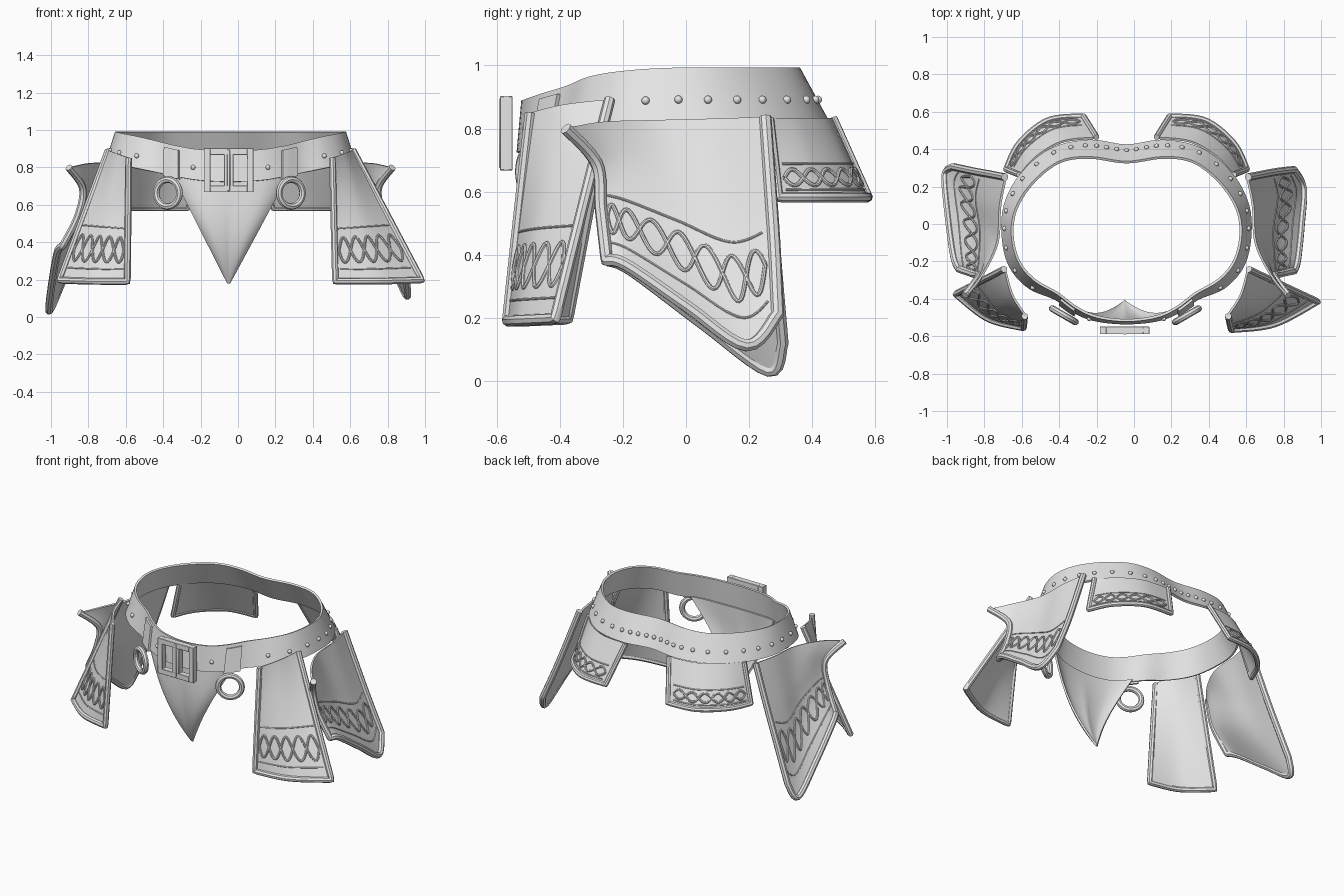
import bpy, bmesh, math
from mathutils import Vector, Matrix

if "Cube" in bpy.data.objects:
    bpy.data.objects.remove(bpy.data.objects["Cube"])

CX = -0.04  # symmetry plane of the belt
parts = []

grey = bpy.data.materials.new("light grey")
grey.use_nodes = True
grey.diffuse_color = (0.8, 0.8, 0.8, 1)
grey.node_tree.nodes["Principled BSDF"].inputs["Base Color"].default_value = (0.8, 0.8, 0.8, 1)


def register(name, data):
    obj = bpy.data.objects.new(name, data)
    bpy.context.scene.collection.objects.link(obj)
    data.materials.append(grey)
    parts.append(obj)
    return obj


def spline(points, t, closed=False):
    """Smooth curve through points; t counts in points."""
    n = len(points)
    i = math.floor(t) if closed else max(0, min(n - 2, math.floor(t)))
    f = t - i

    def at(k):
        return Vector(points[k % n] if closed else points[max(0, min(n - 1, k))])

    a, b, c, d = (at(i + k) for k in (-1, 0, 1, 2))
    return b + 0.5 * f * (c - a + f * (2 * a - 5 * b + 4 * c - d + f * (3 * (b - c) + d - a)))


def sheet(name, surface, nu, nv, thickness, closed=False):
    """Thick sheet sampled from surface(u, v) with u and v in 0..1."""
    bm = bmesh.new()
    cols = nu if closed else nu + 1
    grid = [[bm.verts.new(surface(i / nu, j / nv)) for i in range(cols)] for j in range(nv + 1)]
    for low, high in zip(grid, grid[1:]):
        for i in range(nu):
            k = (i + 1) % cols
            bm.faces.new((low[i], low[k], high[k], high[i]))
    bmesh.ops.recalc_face_normals(bm, faces=bm.faces)
    mesh = bpy.data.meshes.new(name)
    bm.to_mesh(mesh)
    bm.free()
    obj = register(name, mesh)
    solid = obj.modifiers.new("thickness", "SOLIDIFY")
    solid.thickness = thickness
    solid.offset = 0
    return obj


def tube(name, paths, radius, closed=False):
    curve = bpy.data.curves.new(name, "CURVE")
    curve.dimensions = "3D"
    curve.bevel_depth = radius
    curve.bevel_resolution = 2
    curve.use_fill_caps = True
    for path in paths:
        line = curve.splines.new("POLY")
        line.points.add(len(path) - 1)
        for point, co in zip(line.points, path):
            point.co = (*co, 1)
        line.use_cyclic_u = closed
    return register(name, curve)


def box(name, center, size):
    bm = bmesh.new()
    bmesh.ops.create_cube(bm, size=1, matrix=Matrix.Translation(center) @ Matrix.Diagonal((*size, 1)))
    mesh = bpy.data.meshes.new(name)
    bm.to_mesh(mesh)
    bm.free()
    obj = register(name, mesh)
    bevel = obj.modifiers.new("bevel", "BEVEL")
    bevel.width = 0.002
    return obj


# Belt: half outline from back to front (lower dx, lower y, upper dx, upper y, upper z)
half = [
    (0, .42, 0, .33, .99), (.2, .445, .2, .355, .99), (.4, .40, .36, .33, .99),
    (.56, .27, .50, .22, .99), (.65, .1, .59, .08, .99), (.66, -.08, .61, -.06, .99),
    (.62, -.23, .575, -.2, .98), (.52, -.34, .49, -.3, .963), (.38, -.4, .37, -.37, .935),
    (.27, -.475, .27, -.445, .912), (.16, -.515, .16, -.495, .895), (0, -.53, 0, -.515, .888),
]
mirrored_half = [(-a, b, -c, d, e) for a, b, c, d, e in half[-2:0:-1]]
outline = half + mirrored_half
COUNT = len(outline)


def belt(t, h, out=0):
    """Point on the belt: t along it, h from top (0) to bottom (1)."""
    def raw(s):
        a, b, c, d, z = spline(outline, s, True)
        return Vector((CX + c + (a - c) * h, d + (b - d) * h, z - .165 * h))
    p = raw(t)
    along = raw(t + .05) - raw(t - .05)
    normal = Vector((along.y, -along.x, 0)).normalized()
    if normal.dot(p - Vector((CX, 0, p.z))) < 0:
        normal = -normal
    return p + normal * out


sheet("belt", lambda u, v: belt(u * COUNT, v), COUNT * 5, 3, 0.014, closed=True)

# Rivets, denser at the back
bm = bmesh.new()
spots = [0, .27, .54, .8, 1.1, 1.5, 2, 2.55, 3.1, 3.6, 4.15, 4.7, 5.35, 6.2, 7.1, 9.7]
for t in spots + [COUNT - s for s in spots[1:]]:
    bmesh.ops.create_uvsphere(bm, u_segments=10, v_segments=6, radius=.013,
                              matrix=Matrix.Translation(belt(t, .6, .01)))
rivet_mesh = bpy.data.meshes.new("rivets")
bm.to_mesh(rivet_mesh)
bm.free()
register("rivets", rivet_mesh)

# Pointed tongue below the buckle, its sides bowed forward and its tip tucked back
tip = Vector((-.05, -.41, .175))


def tongue(u, v):
    top = belt(8.55 + u * (COUNT - 17.1), .95, -.012)
    p = top.lerp(tip, v * .985)
    bow = .05 * abs(2 * u - 1) * math.sin(math.pi * v)
    p.y = top.y + (tip.y - top.y) * v ** 3 - bow
    return p


sheet("front_tongue", tongue, 24, 14, 0.012)

# Buckle: double frame with a centre prong
bx, bz, by = -.05, .785, -.569
for side in (-1, 1):
    box("buckle_side", (bx + side * .115, by, bz), (.035, .04, .235))
    box("buckle_bar", (bx, by, bz + side * .1), (.2, .04, .035))
    box("buckle_inner", (bx + side * .016, by, bz), (.018, .038, .17))
box("buckle_prong", (bx, by - .01, bz), (.014, .026, .22))

# Loops and hanging rings
for side in (-1, 1):
    def loop(u, v, side=side):
        t = 8.25 + u * .75
        return belt(t if side > 0 else COUNT - t, v * .94 + .12, .011)
    sheet("ring_loop", loop, 5, 4, 0.018)
    mid = Vector((CX - .006 + side * .329, -.488, .663))
    flat = Vector((math.cos(math.radians(30)), side * math.sin(math.radians(30)), 0))
    circle = [mid + .072 * (flat * math.cos(a) + Vector((0, 0, math.sin(a))))
              for a in (k * math.tau / 32 for k in range(32))]
    tube("hanging_ring", [circle], .018, closed=True)


def panel(name, rows, ovals, rim):
    """Hanging flap through rows of points, with a rolled rim and a braided band."""
    def surface(u, v):
        return spline([spline(r, u * (len(r) - 1)) for r in rows], v * (len(rows) - 1))

    def raised(u, v, lift):
        e = .01
        n = (surface(u + e, v) - surface(u - e, v)).cross(surface(u, v + e) - surface(u, v - e))
        p = surface(u, v)
        if n.x * (p.x - CX) + n.y * p.y < 0:
            n = -n
        return p + n.normalized() * lift

    sheet(name, surface, 28, 20, .012)
    steps = [k / 24 for k in range(25)]
    edge = [(0, s) for s in steps] + [(s, 1) for s in steps[1:]] + [(1, 1 - s) for s in steps[1:]]
    tube(name + "_rim", [[raised(u, v, rim * .3) for u, v in edge]], rim)
    fine = [.09 + .82 * k / 72 for k in range(73)]
    braid = [[raised(u, .71 + s * .09 * math.sin((u - .09) / .82 * math.pi * ovals), .007)
              for u in fine] for s in (-1, 1)]
    tube(name + "_braid", braid, .007)
    tube(name + "_lines", [[raised(u, v, .006) for u in fine] for v in (.56, .86)], .004)


def mirror(rows):
    return [[(2 * CX - x, y, z) for x, y, z in row] for row in rows]


# Front flaps
front_top = [(.5, -.49, .85), (.57, -.38, .875), (.61, -.24, .89)]
panel("left_front_flap", [front_top, [(.52, -.56, .19), (.75, -.53, .19), (.98, -.41, .195)]], 5, .018)
panel("right_front_flap", mirror([front_top, [(.51, -.55, .19), (.7, -.5, .19), (.87, -.37, .195)]]), 5, .018)

# Side flaps, with the upper front corner curling out; the right one has a longer tip
side_upper = [
    [(.82, -.385, .8), (.73, -.27, .82), (.65, -.1, .825), (.635, .1, .83), (.605, .25, .835)],
    [(.745, -.285, .69), (.72, -.2, .68), (.7, -.04, .64), (.71, .12, .6), (.68, .265, .63)],
    [(.77, -.27, .54), (.765, -.195, .52), (.765, -.02, .44), (.79, .16, .36), (.76, .28, .42)],
]
left_hem = [(.85, -.25, .38), (.87, -.19, .365), (.89, 0, .235), (.9, .19, .11), (.85, .29, .21)]
right_hem = [(.85, -.24, .38), (.88, -.17, .345), (.91, .05, .18), (.925, .26, .03), (.88, .305, .12)]
panel("left_side_flap", side_upper + [left_hem], 7, .02)
panel("right_side_flap", mirror(side_upper + [right_hem]), 7, .02)

# Short back flaps
back = [
    [(.12, .46, .83), (.3, .44, .83), (.44, .36, .83), (.53, .26, .83)],
    [(.19, .572, .58), (.38, .55, .58), (.53, .43, .58), (.6, .29, .58)],
]
panel("left_back_flap", back, 6, .016)
panel("right_back_flap", mirror(back), 6, .016)

# Turn everything into plain meshes and smooth them with sharp edges kept
bpy.ops.object.select_all(action="DESELECT")
for obj in parts:
    obj.select_set(True)
bpy.context.view_layer.objects.active = parts[0]
bpy.ops.object.convert(target="MESH")
bpy.ops.object.shade_smooth_by_angle(angle=math.radians(40))
